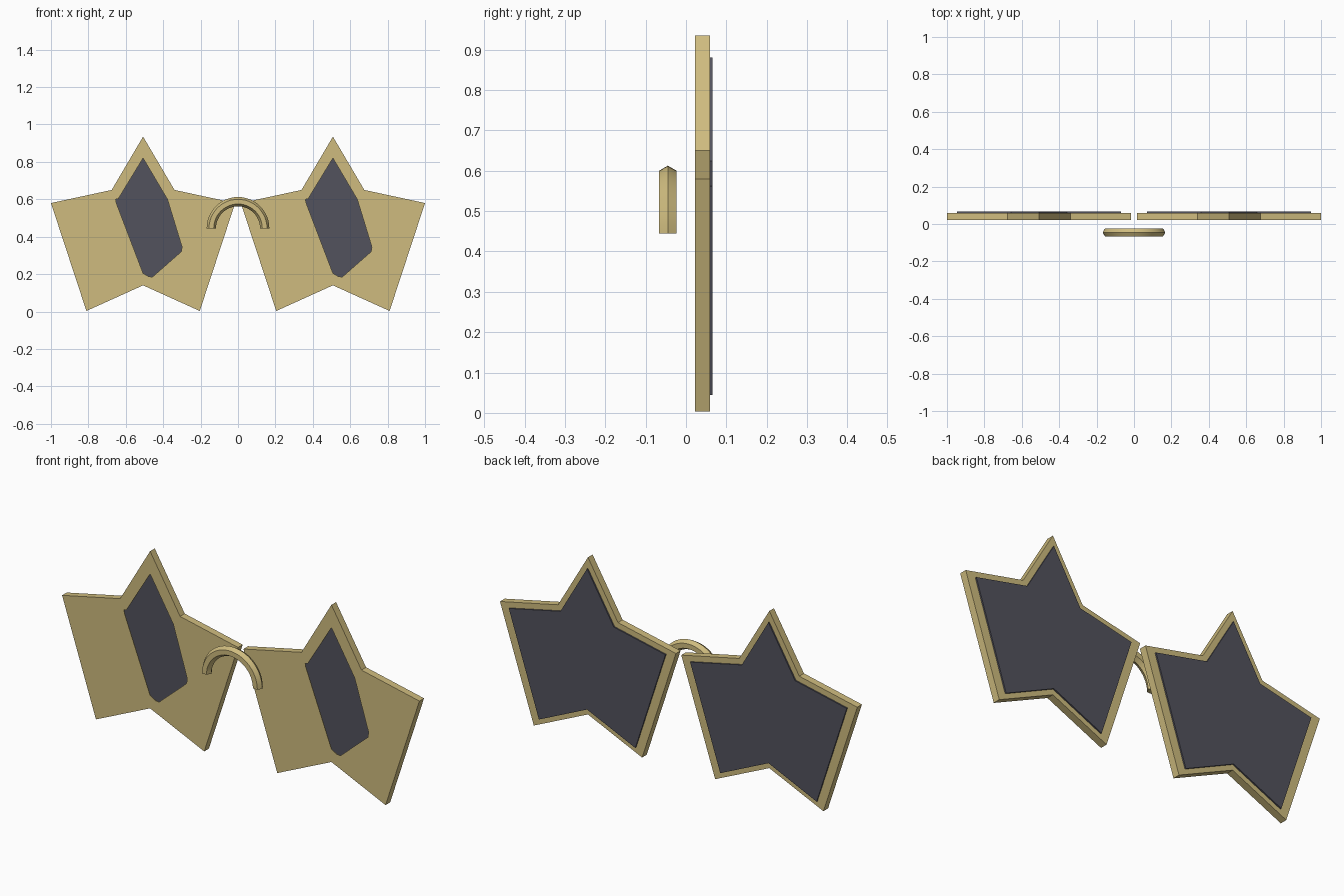
import bpy, bmesh, math

if "Cube" in bpy.data.objects:
    bpy.data.objects.remove(bpy.data.objects["Cube"], do_unlink=True)


def material(name, rgb):
    m = bpy.data.materials.new(name)
    m.use_nodes = True
    m.diffuse_color = (*rgb, 1)
    m.node_tree.nodes["Principled BSDF"].inputs["Base Color"].default_value = (*rgb, 1)
    return m


GOLD = material("gold", (0.62, 0.50, 0.21))
DARK = material("dark lens", (0.085, 0.085, 0.11))


def finish(bm, name, mat):
    bmesh.ops.recalc_face_normals(bm, faces=bm.faces[:])
    me = bpy.data.meshes.new(name)
    bm.to_mesh(me)
    bm.free()
    me.materials.append(mat)
    ob = bpy.data.objects.new(name, me)
    bpy.context.collection.objects.link(ob)
    return ob


def plate(name, loops, cx, y0, y1, mat):
    """Flat plate from an outline, with any further loops cut out as holes."""
    bm = bmesh.new()
    edges = []
    for loop in loops:
        vs = [bm.verts.new((cx + x, y0, z)) for x, z in loop]
        edges += [bm.edges.new((vs[i - 1], vs[i])) for i in range(len(vs))]
    bmesh.ops.triangle_fill(bm, edges=edges, use_beauty=True, normal=(0, -1, 0))
    ext = bmesh.ops.extrude_face_region(bm, geom=bm.faces[:], use_keep_orig=True)
    moved = [g for g in ext["geom"] if isinstance(g, bmesh.types.BMVert)]
    bmesh.ops.translate(bm, verts=moved, vec=(0, y1 - y0, 0))
    return finish(bm, name, mat)


# Star outline: right half mirrored about its own centre line
half = [(0, 0.935), (0.168, 0.65), (0.4925, 0.58), (0.303, 0.003), (0, 0.14)]
star = half + [(-x, z) for x, z in half[-2:0:-1]]
inner = [(x * 0.89, 0.406 + (z - 0.406) * 0.896) for x, z in star]
rim_hole = [(x * 0.875, 0.406 + (z - 0.406) * 0.88) for x, z in star]

# Slanted window in the front face, the same way round on both sides
window = [(0, 0.82), (0.13, 0.60), (0.208, 0.345), (0.204, 0.32),
          (0.05, 0.185), (0.03, 0.187), (0, 0.205), (-0.143, 0.58),
          (-0.147, 0.60), (-0.133, 0.602)]

for side, cx in (("left", 0.5075), ("right", -0.5075)):
    plate(side + "_star_rim", [star, rim_hole], cx, 0.025, 0.059, GOLD)
    plate(side + "_front_face", [star, window], cx, 0.022, 0.025, GOLD)
    plate(side + "_lens", [inner], cx, 0.059, 0.066, DARK)

# Nose bridge: hexagonal section swept round a half circle
SEG, R, r = 24, 0.1425, 0.025
bm = bmesh.new()
rings = []
for i in range(SEG + 1):
    a = math.pi * i / SEG
    ring = []
    for k in range(6):
        t = math.pi * k / 3
        d = R + r * math.cos(t)
        ring.append(bm.verts.new((d * math.cos(a), -0.045 + r * math.sin(t),
                                  0.445 + d * math.sin(a))))
    rings.append(ring)
for p, q in zip(rings, rings[1:]):
    for k in range(6):
        bm.faces.new((p[k - 1], p[k], q[k], q[k - 1]))
bm.faces.new(rings[0])
bm.faces.new(rings[-1])
bridge = finish(bm, "nose_bridge", GOLD)
bpy.ops.object.select_all(action="DESELECT")
bridge.select_set(True)
bpy.context.view_layer.objects.active = bridge
bpy.ops.object.shade_smooth_by_angle(angle=math.radians(30))
